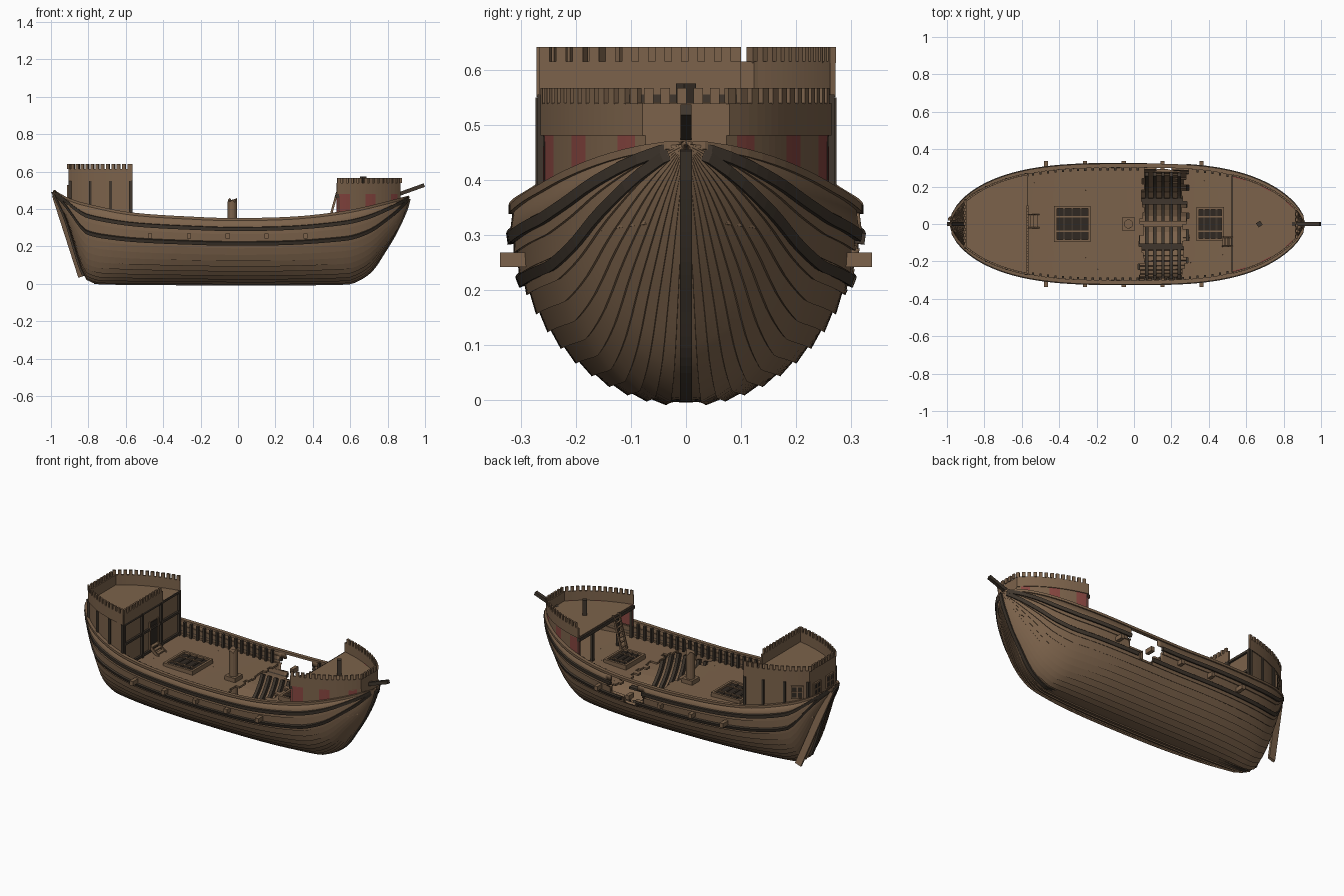
import bpy, math, random
from mathutils import Vector, Matrix

random.seed(4)
if "Cube" in bpy.data.objects:
    bpy.data.objects.remove(bpy.data.objects["Cube"])


def material(name, *rgb):
    m = bpy.data.materials.new(name)
    m.use_nodes = True
    m.diffuse_color = (*rgb, 1)
    m.node_tree.nodes["Principled BSDF"].inputs["Base Color"].default_value = (*rgb, 1)
    return m


MATS = [material("oak", .2, .123, .07), material("tarred oak", .05, .037, .026),
        material("faded red paint", .24, .06, .05), material("hold shadow", .03, .022, .016)]
OAK, TAR, RED, SHADOW = range(4)


class Part:
    """Collects boxes, sweeps and grids into one object."""
    def __init__(self):
        self.v, self.f, self.m = [], [], []

    def add(self, verts, faces, mat=OAK):
        n = len(self.v)
        self.v += [tuple(p) for p in verts]
        self.f += [tuple(i + n for i in f) for f in faces]
        self.m += mat if isinstance(mat, list) else [mat] * len(faces)

    def sweep(self, rings, mat=OAK):
        k, n = len(rings[0]), len(rings)
        faces = [(i * k + j, i * k + (j + 1) % k, (i + 1) * k + (j + 1) % k, (i + 1) * k + j)
                 for i in range(n - 1) for j in range(k)]
        mats = [mat[i] if isinstance(mat, list) else mat for i in range(n - 1) for j in range(k)]
        faces += [tuple(range(k))[::-1], tuple((n - 1) * k + j for j in range(k))]
        self.add([p for r in rings for p in r], faces, mats + mats[:1] + mats[-1:])

    def box(self, c, size, mat=OAK, turn=0):
        r = Matrix.Rotation(turn, 3, 'Z')
        h = Vector(size) / 2
        self.sweep([[Vector(c) + r @ Vector((a * h.x, b * h.y, d * h.z))
                     for a, b in ((-1, -1), (1, -1), (1, 1), (-1, 1))] for d in (-1, 1)], mat)

    def beam(self, a, b, w, t, mat=OAK):
        a, b = Vector(a), Vector(b)
        d = (b - a).normalized()
        side = Vector((0, 1, 0)) if abs(d.y) < .8 else Vector((1, 0, 0))
        up = d.cross(side).normalized()
        side = up.cross(d)
        self.sweep([[p + side * s * w / 2 + up * u * t / 2
                     for s, u in ((-1, -1), (1, -1), (1, 1), (-1, 1))] for p in (a, b)], mat)

    def build(self, name, thick=0, smooth=False):
        me = bpy.data.meshes.new(name)
        me.from_pydata(self.v, [], self.f)
        for m in MATS:
            me.materials.append(m)
        for p, m in zip(me.polygons, self.m):
            p.material_index = m
        ob = bpy.data.objects.new(name, me)
        bpy.context.collection.objects.link(ob)
        if smooth:
            bpy.ops.object.select_all(action='DESELECT')
            ob.select_set(True)
            bpy.context.view_layer.objects.active = ob
            bpy.ops.object.shade_smooth_by_angle(angle=math.radians(22))
        if thick:
            ob.modifiers.new("thickness", 'SOLIDIFY').thickness = thick
        return ob


def curve(points):
    """Smooth interpolation through (x, value) points."""
    def slope(i):
        a, b = points[max(i - 1, 0)], points[min(i + 1, len(points) - 1)]
        return (b[1] - a[1]) / (b[0] - a[0])

    def f(x):
        i = max([0] + [k for k in range(len(points) - 1) if points[k][0] <= x])
        (x0, a), (x1, b) = points[i], points[i + 1]
        d = x1 - x0
        t = min(max((x - x0) / d, 0), 1)
        return (a * (1 + 2 * t) * (1 - t) ** 2 + slope(i) * d * t * (1 - t) ** 2
                + b * t * t * (3 - 2 * t) + slope(i + 1) * d * t * t * (t - 1))
    return f


# Hull lines: keel profile, sheer, half breadth and cross-section
STERN, BOW = -.985, .915
keel = curve([(STERN, .485), (-.92, .345), (-.825, .05), (-.77, .008), (-.7, 0), (.58, 0), (.66, .03),
              (.72, .08), (.78, .17), (.84, .27), (.9, .4), (BOW, .455)])
sheer = curve([(STERN, .495), (-.9, .45), (-.8, .42), (-.57, .375), (-.2, .35), (0, .345),
               (.3, .353), (.55, .38), (.7, .41), (BOW, .465)])


def breadth(x):
    r, p, q = (x / BOW, 3, .65) if x > 0 else (x / STERN, 3.2, .6)
    return .315 * max(1 - r ** p, 0) ** q


def section(x, a, off=0, along=0, side=1):
    y = breadth(x) * max(math.sin(a), 0) ** (1 + .3 * abs(x) ** 4)
    z = keel(x) + (sheer(x) - keel(x)) * (1 - math.cos(a))
    y += off * math.sin(a) + along * math.cos(a)
    return Vector((x, side * y, z - off * math.cos(a) + along * math.sin(a)))


def deck_z(x):
    return .27 + .6 * (sheer(x) - .345)


def span(a, b, n):
    return [a + (b - a) * i / n for i in range(n + 1)]


# Clinker hull with a breach on the left side
STRAKES, TOP = 14, math.pi / 2
step = TOP / STRAKES
stations = sorted(set([round(-.035 + .95 * math.sin(u), 4) for u in span(-TOP, TOP, 56)] + span(.04, .32, 14)))
half = [(0, 0)] + [(k * step, o) for k in range(1, STRAKES) for o in (0, .007)] + [(TOP, 0)]
profile = [(a, o, -1) for a, o in half[:0:-1]] + [(a, o, 1) for a, o in half]
breach = {10: (.12, .2), 11: (.07, .28), 12: (.05, .3), 13: (.09, .27)}
hull = Part()
cols, mid = len(profile), len(half) - 1
faces = []
for i in range(len(stations) - 1):
    for j in range(cols - 1):
        lo, hi = breach.get((j - mid) // 2, (9, 9))
        if not lo < (stations[i] + stations[i + 1]) / 2 < hi:
            faces.append((i * cols + j, i * cols + j + 1, (i + 1) * cols + j + 1, (i + 1) * cols + j))
hull.add([section(x, a, o * min(1, breadth(x) / .1), 0, s) for x in stations for a, o, s in profile], faces)
hull.build("hull_planking", .01, True)


# Wales and cap rail
def band(part, a, h, inner, outer, xs, side, mat):
    part.sweep([[section(x, a, o, l, side) for o, l in
                 ((inner, -h / 2), (outer, -h / 2), (outer, h / 2), (inner, h / 2))] for x in xs], mat)


wales, rail = Part(), Part()
for side in (-1, 1):
    for a, gap in ((1.425, (.07, .28)), (1.2, (.12, .22))):
        if side > 0:
            band(wales, a, .02, -.004, .014, span(-.975, gap[0], 40), side, TAR)
            band(wales, a, .02, -.004, .014, span(gap[1], .905, 30), side, TAR)
        else:
            band(wales, a, .02, -.004, .014, span(-.975, .905, 70), side, TAR)
    band(rail, TOP, .014, -.014, .008, span(-.975, .908, 70), side, OAK)
wales.build("wales")
rail.build("cap_rail")

# Bulwark stanchions and beam ends
posts, beams = Part(), Part()
for side in (-1, 1):
    for x in span(-.54, .5, 26):
        if side < 0 or not .05 < x < .3:
            z0, z1 = deck_z(x), sheer(x)
            posts.box((x, side * (breadth(x) - .02), (z0 + z1) / 2), (.012, .016, z1 - z0), TAR)
    for x in span(-.47, .36, 4):
        beams.box((x, side * .313, .255), (.022, .05, .026))
posts.build("bulwark_stanchions")
beams.build("through_beam_ends")

# Main deck planks, broken away over the hold
deck = Part()
PLANKS = 20


def deck_point(x, v):
    h = (deck_z(x) - keel(x)) / (sheer(x) - keel(x))
    return Vector((x, (section(x, math.acos(1 - h)).y - .004) * v, deck_z(x)))


for k in range(PLANKS):
    v0, v1 = -1 + 2 * k / PLANKS, -1 + 2 * (k + 1) / PLANKS
    for xs in (span(-.9, .03 + random.uniform(-.01, .03), 24), span(.28 + random.uniform(-.03, .02), .845, 18)):
        n = len(xs)
        deck.add([deck_point(x, v) for x in xs for v in (v0, v1)],
                 [(2 * i, 2 * i + 2, 2 * i + 3, 2 * i + 1) for i in range(n - 1)])
deck.build("main_deck", .012)

# Hold: ribs, keelson and stringers under the broken deck
hold = Part()
for x in span(-.02, .33, 8):
    for side in (-1, 1):
        hold.sweep([[section(x + d, a, -o, 0, side) for d, o in ((-.009, .008), (.009, .008), (.009, .03), (-.009, .03))]
                    for a in span(0, 1.3 if side < 0 else 1.12, 12)], TAR)
hold.box((.15, 0, .035), (.9, .03, .03))
for y in (-.12, .12):
    hold.box((.15, y, .065), (.6, .03, .012), TAR)
hold.build("hold_ribs")

# Stem, keel and stern posts
spine = Part()
xs = span(.58, BOW, 24)
spine.sweep([[(x + o, y, keel(x) - o * .3) for y, o in ((-.011, -.01), (.011, -.01), (.011, .008), (-.011, .008))]
             for x in xs], TAR)
xs = span(-.82, STERN, 16)
spine.sweep([[(x + o, y, keel(x) + .005) for y, o in ((-.011, .012), (.011, .012), (.011, -.014), (-.011, -.014))]
             for x in xs], TAR)
spine.box((-.09, 0, .004), (1.36, .022, .008), TAR)
spine.build("keel_and_posts")
rudder = Part()
rudder.beam((-.975, .025, .475), (-.835, .13, .04), .014, .04)
rudder.build("steering_board")


# Castles
def side_path(x0, x1, inset, n=20):
    near = [(x, -(breadth(x) - inset)) for x in span(x0, x1, n)]
    return near + [(x, -y) for x, y in near[::-1]]


def wall(part, path, z0, z1, t=.01, mat=OAK):
    rings = []
    for i, p in enumerate(path):
        a, b = Vector(path[max(i - 1, 0)]), Vector(path[min(i + 1, len(path) - 1)])
        d = (b - a).normalized()
        n = Vector((-d.y, d.x)) * t * (1 if path[0][0] > 0 else -1)
        q = Vector(p) + n
        lo = z0(p[0]) if callable(z0) else z0
        rings.append([(*p, lo), (*q, lo), (*q, z1), (*p, z1)])
    part.sweep(rings, mat)


def merlons(part, path, z0, z1, gap=.03):
    dist = gap / 3
    for a, b in zip(path, path[1:]):
        a, b = Vector(a), Vector(b)
        length = (b - a).length
        d = (b - a) / length
        while dist < length:
            c = a + d * dist
            part.box((c.x, c.y, (z0 + z1) / 2), (.018, .011, z1 - z0 + .004), OAK, math.atan2(d.y, d.x))
            dist += gap
        dist -= length


def castle(name, x0, x1, floor_z, wall_z, top_z, mats):
    body, battlement, floor = Part(), Part(), Part()
    path = side_path(x0, x1, .014)
    wall(body, path, lambda x: sheer(x) - .02, floor_z, .01, mats)
    outer = side_path(x0, x1, .009)
    wall(battlement, outer, floor_z - .004, wall_z)
    merlons(battlement, side_path(x0, x1, .014), wall_z, top_z)
    if x0 < 0:
        front = [(x0, -breadth(x0) + .014), (x0, .1)]
        battlement.box((x0, (front[0][1] + .1) / 2, (floor_z + wall_z) / 2),
                       (.01, .1 - front[0][1], wall_z - floor_z))
        merlons(battlement, front, wall_z, top_z)
    floor.sweep([[(x, y, floor_z + dz) for x, y in path] for dz in (-.012, 0)])
    body.build(name + "_walls")
    battlement.build(name + "_battlement")
    floor.build(name + "_floor")


mids = [x + .0085 for x in span(.53, .87, 20)[:-1]]
row = [RED if .535 < x < .59 or .685 < x < .74 or .82 < x < .86 else OAK for x in mids]
castle("forecastle", .53, .87, .485, .54, .565, row + [OAK] + row[::-1])
castle("aftercastle", -.57, -.905, .555, .615, .64, OAK)

# Aftercastle front wall, timber framing, door and windows
frame = Part()
frame.box((-.583, 0, .42), (.012, .53, .27))
for y in (-.262, -.09, .09, .262):
    frame.box((-.572, y, .42), (.014, .016, .27), TAR)
for z in (.3, .43, .548):
    frame.box((-.572, 0, z), (.012, .53, .014), TAR)
frame.box((-.5755, .02, .39), (.006, .07, .15), SHADOW)
for y in (-.02, .06):
    frame.box((-.57, y, .39), (.012, .01, .16))
for side in (-1, 1):
    for x in (-.898, -.79, -.68, -.577):
        frame.box((x, side * (breadth(x) - .014), (sheer(x) + .55) / 2), (.014, .016, .55 - sheer(x)), TAR)
frame.build("aftercastle_framing")
windows = Part()
turn = math.atan2(breadth(-.83) - breadth(-.87), .04)
for c, r in (((-.907, .06, .49), TOP), ((-.907, -.06, .49), TOP), ((-.85, breadth(-.85) - .012, .49), turn)):
    windows.box(c, (.06, .007, .07), SHADOW, r)
    d = Vector((math.cos(r), math.sin(r), 0))
    for k in (-.03, 0, .03):
        windows.box(Vector(c) + d * k, (.007, .014, .075), OAK, r)
        windows.box(Vector(c) + Vector((0, 0, k * 1.15)), (.066, .014, .007), OAK, r)
windows.build("lattice_windows")

# Forecastle supports, bitt post and bowsprit
fore = Part()
fore.box((.53, 0, .47), (.018, .52, .02), TAR)
for y in (-.25, -.12, .12, .25):
    fore.box((.535, y, .38), (.014, .016, .18), TAR)
fore.box((.67, 0, .5), (.026, .026, .15), TAR, .6)
fore.beam((.8, 0, .458), (.996, 0, .528), .02, .02, TAR)
fore.build("forecastle_fittings")

# Ladder and stern steps
ladder = Part()
for y in (-.12, -.07):
    ladder.beam((.475, y, .29), (.53, y, .49), .008, .012)
for t in span(.1, .9, 6):
    ladder.box((.475 + .055 * t, -.095, .29 + .2 * t), (.012, .05, .006))
for k in range(3):
    ladder.box((-.562 + .018 * k, .015, .325 - .016 * k), (.02, .07, .008))
for y in (-.02, .05):
    ladder.beam((-.572, y, .33), (-.512, y, .278), .006, .018)
ladder.build("ladder_and_steps")

# Grated hatches
hatch = Part()
for x0, x1, w in ((-.42, -.24, .09), (.34, .475, .085)):
    xc, z = (x0 + x1) / 2, max(deck_z(x0), deck_z(x1)) + .004
    hatch.box((xc, 0, z), (x1 - x0, 2 * w, .006), SHADOW)
    for s in (-1, 1):
        hatch.box((xc, s * w, z), (x1 - x0 + .014, .014, .03))
        hatch.box((xc + s * (x1 - x0) / 2, 0, z), (.014, 2 * w, .03))
    for t in (.25, .5, .75):
        hatch.box((x0 + t * (x1 - x0), 0, z + .004), (.01, 2 * w, .008), TAR)
    for y in (-.04, .04):
        hatch.box((xc, y, z + .006), (x1 - x0, .008, .006))
hatch.build("hatches")

# Broken mast stump in its step
mast = Part()
mast.box((-.03, 0, .28), (.07, .07, .03))
ring = [(-.03 + .025 * math.cos(a), .025 * math.sin(a)) for a in span(0, 2 * math.pi, 12)[:-1]]
mast.sweep([[(x, y, z + random.uniform(0, j)) for x, y in ring] for z, j in ((.05, 0), (.43, 0), (.432, .035))])
mast.build("mast_stump")
